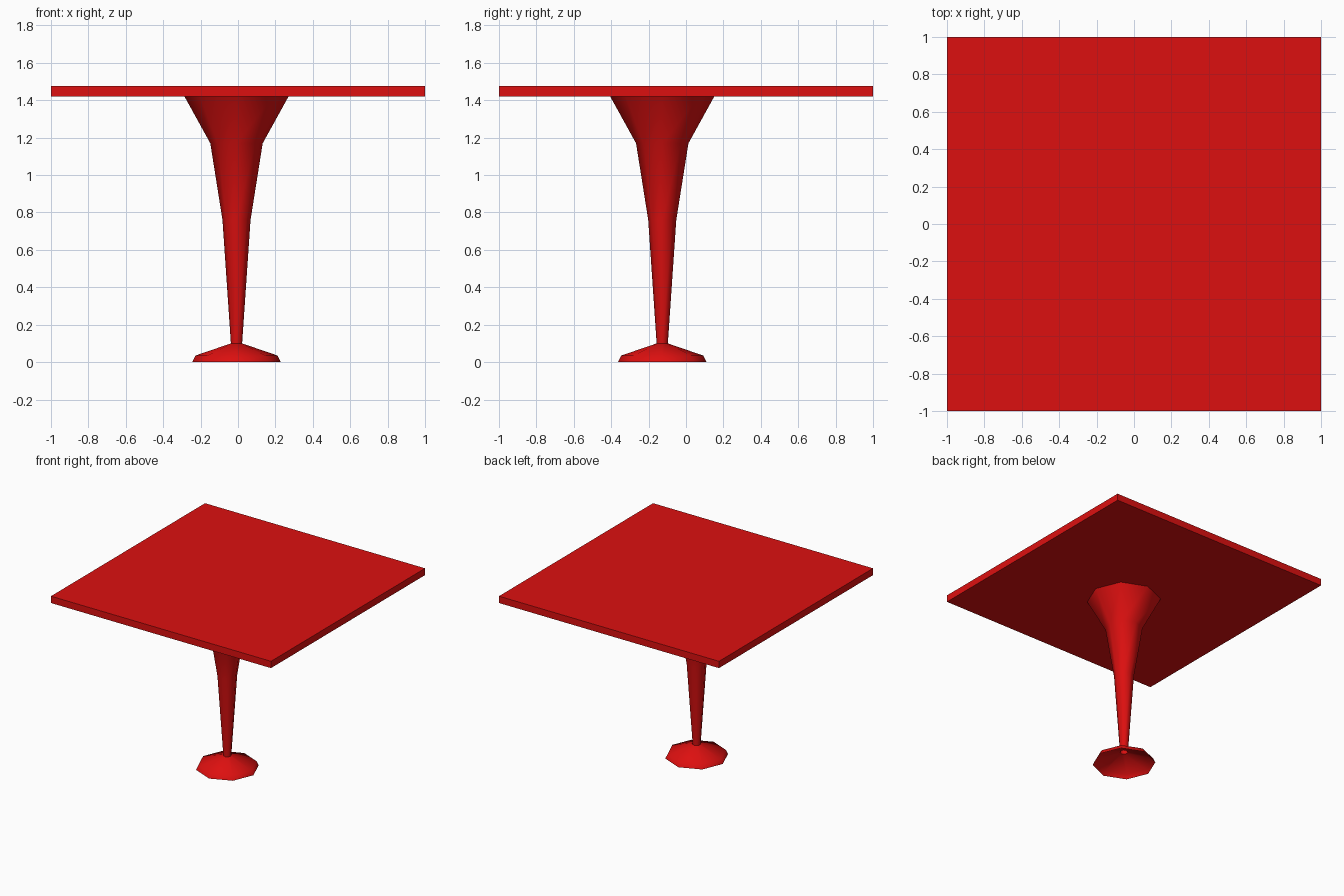
import bpy, bmesh, math
from mathutils import Matrix

cube = bpy.data.objects.get("Cube")
if cube:
    bpy.data.objects.remove(cube, do_unlink=True)

RED = (0.72, 0.005, 0.005, 1.0)
red = bpy.data.materials.new("red paint")
red.use_nodes = True
red.diffuse_color = RED
red.node_tree.nodes["Principled BSDF"].inputs["Base Color"].default_value = RED


def add_object(name, bm):
    mesh = bpy.data.meshes.new(name)
    bm.to_mesh(mesh)
    bm.free()
    mesh.materials.append(red)
    obj = bpy.data.objects.new(name, mesh)
    bpy.context.collection.objects.link(obj)
    return obj


# Square slab top
bm = bmesh.new()
bmesh.ops.create_cube(bm, size=1, matrix=Matrix.Translation((0, 0, 1.448))
                      @ Matrix.Diagonal((2, 2, 0.056, 1)))
add_object("table_top", bm)

# Eight-sided turned pedestal with an open, hollow foot, set off-centre
SIDES = 8
profile = [(0.237, 0), (0.22, 0.035), (0.03, 0.10),
           (0.075, 0.76), (0.14, 1.17), (0.278, 1.42)]
bm = bmesh.new()
rings = []
for radius, z in profile:
    ring = []
    for i in range(SIDES):
        a = math.tau * i / SIDES
        ring.append(bm.verts.new((radius * math.cos(a), radius * math.sin(a), z)))
    rings.append(ring)
for low, high in zip(rings, rings[1:]):
    for i in range(SIDES):
        j = (i + 1) % SIDES
        bm.faces.new((low[i], low[j], high[j], high[i]))
pedestal = add_object("pedestal", bm)
pedestal.location = (-0.008, -0.127, 0)

# Smooth round the stem, crisp where it meets the foot
bpy.ops.object.select_all(action="DESELECT")
pedestal.select_set(True)
bpy.context.view_layer.objects.active = pedestal
bpy.ops.object.shade_smooth_by_angle(angle=math.radians(60))
